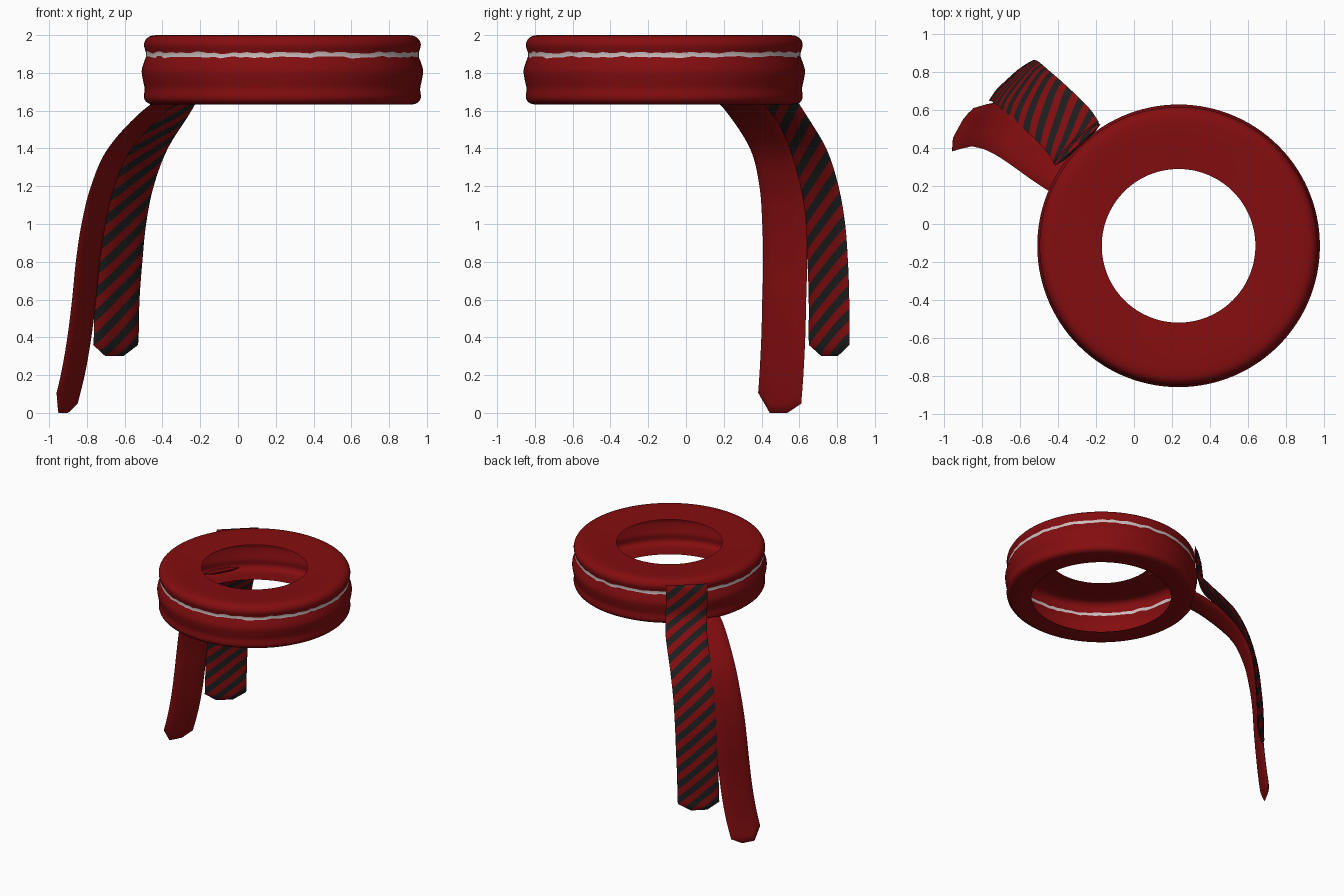
import bpy, bmesh, math, random
from mathutils import Vector

if "Cube" in bpy.data.objects:
    bpy.data.objects.remove(bpy.data.objects["Cube"])

random.seed(3)


def material(name, rgb):
    m = bpy.data.materials.new(name)
    m.diffuse_color = (*rgb, 1)
    m.use_nodes = True
    m.node_tree.nodes["Principled BSDF"].inputs["Base Color"].default_value = m.diffuse_color
    return m


RED = material("deep red", (0.23, 0.004, 0.005))
DARK = material("charcoal", (0.014, 0.013, 0.013))
PALE = material("pale grey", (0.6, 0.5, 0.5))


def smooth_path(points, steps):
    """Catmull-Rom curve through the points."""
    p = [Vector(q) for q in points]
    p = [2 * p[0] - p[1]] + p + [2 * p[-1] - p[-2]]
    out = []
    for i in range(1, len(p) - 2):
        a, b, c, d = p[i - 1:i + 3]
        for j in range(steps):
            t = j / steps
            out.append(0.5 * (2 * b + (c - a) * t + (2 * a - 5 * b + 4 * c - d) * t ** 2
                              + (3 * b - a - 3 * c + d) * t ** 3))
    return out + [p[-2]]


def finish(name, bm, mats, angle=50):
    bmesh.ops.remove_doubles(bm, verts=bm.verts, dist=0.0004)
    me = bpy.data.meshes.new(name)
    bm.to_mesh(me)
    bm.free()
    for m in mats:
        me.materials.append(m)
    ob = bpy.data.objects.new(name, me)
    bpy.context.collection.objects.link(ob)
    bpy.ops.object.select_all(action='DESELECT')
    ob.select_set(True)
    bpy.context.view_layer.objects.active = ob
    bpy.ops.object.shade_smooth_by_angle(angle=math.radians(angle))
    return ob


# Hollow head band: lathed shell, open underneath, with a thin pale line
def head_band():
    cx, cy, n = 0.235, -0.115, 120
    upper = [(0.405, 1.992), (0.55, 1.998), (0.67, 2.0), (0.715, 1.985), (0.733, 1.95), (0.722, 1.908)]
    lower = [(0.722, 1.884), (0.735, 1.85), (0.745, 1.81), (0.738, 1.76), (0.729, 1.715),
             (0.733, 1.67), (0.715, 1.642), (0.67, 1.632), (0.54, 1.635)]
    top = smooth_path([(r, z, 0) for r, z in upper], 3)
    prof = top + smooth_path([(r, z, 0) for r, z in lower], 3)
    line = len(top) - 1
    bm = bmesh.new()
    rings = []
    for i in range(n):
        a = 2 * math.pi * i / n
        wave = random.uniform(-0.005, 0.005)
        col = []
        for k, q in enumerate(prof):
            dz = wave + random.uniform(-0.003, 0.003) if k in (line, line + 1) else 0
            col.append(bm.verts.new((cx + q.x * math.cos(a), cy + q.x * math.sin(a), q.y + dz)))
        rings.append(col)
    for i in range(n):
        a, b = rings[i], rings[(i + 1) % n]
        for k in range(len(prof) - 1):
            f = bm.faces.new((a[k], a[k + 1], b[k + 1], b[k]))
            f.material_index = 1 if k == line else 0
    return finish("head_band", bm, [RED, PALE])


# Hanging cloth tail: two bowed sheets, rows sheared so that stripes run diagonally
def cloth_tail(name, points, across, width, cuts, shear=0.0, stripe=0.0625, mats=(RED,)):
    path = smooth_path(points, 12)
    dist = [0.0]
    for a, b in zip(path, path[1:]):
        dist.append(dist[-1] + (b - a).length)
    length = dist[-1]
    w = Vector(across).normalized()
    nu, sub, thick = 20, 3, 0.016
    step = stripe / sub

    def point(s, u, side):
        end = length - cuts[u > 0] * max(0, (abs(u) - 0.4) / 0.6)
        s = min(max(s, 0), end)
        i = 0
        while i < len(dist) - 2 and dist[i + 1] < s:
            i += 1
        t = (s - dist[i]) / (dist[i + 1] - dist[i])
        tangent = (path[min(i + 2, len(path) - 1)] - path[max(i - 1, 0)]).normalized()
        normal = w.cross(tangent).normalized()
        taper = min(1, (end - s) / 0.03, s / 0.03)
        off = side * thick * (1 - u ** 4) * taper
        return path[i].lerp(path[i + 1], t) + w * (u * width / 2) + normal * off

    bm = bmesh.new()
    first = -math.ceil(shear / step) - 1
    last = math.ceil((length + shear) / step) + 1
    for side in (1, -1):
        grid = []
        for k in range(first, last + 1):
            us = [2 * j / nu - 1 for j in range(nu + 1)]
            grid.append([point(k * step + side * shear * u, u, side) for u in us])
        for r in range(len(grid) - 1):
            for j in range(nu):
                quad = [grid[r][j], grid[r][j + 1], grid[r + 1][j + 1], grid[r + 1][j]]
                # drop corners that collapse at the cloth ends
                quad = [q for m, q in enumerate(quad) if (q - quad[m - 1]).length > 0.0005]
                if len(quad) < 3:
                    continue
                if side > 0:
                    quad.reverse()
                f = bm.faces.new([bm.verts.new(q) for q in quad])
                f.material_index = ((r + first) // sub) % len(mats)
                f.normal_update()
    bmesh.ops.remove_doubles(bm, verts=bm.verts, dist=0.0004)
    bmesh.ops.recalc_face_normals(bm, faces=bm.faces)
    return finish(name, bm, mats)


head_band()

# Long plain tail, tucked up inside the band
cloth_tail("plain_tail",
           [(-0.27, 0.22, 1.70), (-0.44, 0.325, 1.6), (-0.625, 0.455, 1.4), (-0.715, 0.505, 1.2),
            (-0.765, 0.52, 1.0), (-0.795, 0.525, 0.8), (-0.815, 0.52, 0.6), (-0.84, 0.515, 0.4),
            (-0.875, 0.505, 0.2), (-0.925, 0.49, 0.0)],
           (0.48, 0.88, 0), 0.265, (0.11, 0.05))

# Shorter striped tail, lying on the outside of the band
cloth_tail("striped_tail",
           [(-0.295, 0.415, 1.975), (-0.305, 0.425, 1.85), (-0.31, 0.44, 1.72), (-0.365, 0.515, 1.6),
            (-0.49, 0.635, 1.4), (-0.565, 0.70, 1.2), (-0.605, 0.735, 1.0), (-0.625, 0.75, 0.8),
            (-0.64, 0.757, 0.6), (-0.645, 0.757, 0.4), (-0.655, 0.76, 0.3)],
           (0.74, 0.67, 0), 0.32, (0.06, 0.06), shear=0.13, mats=(RED, DARK))
